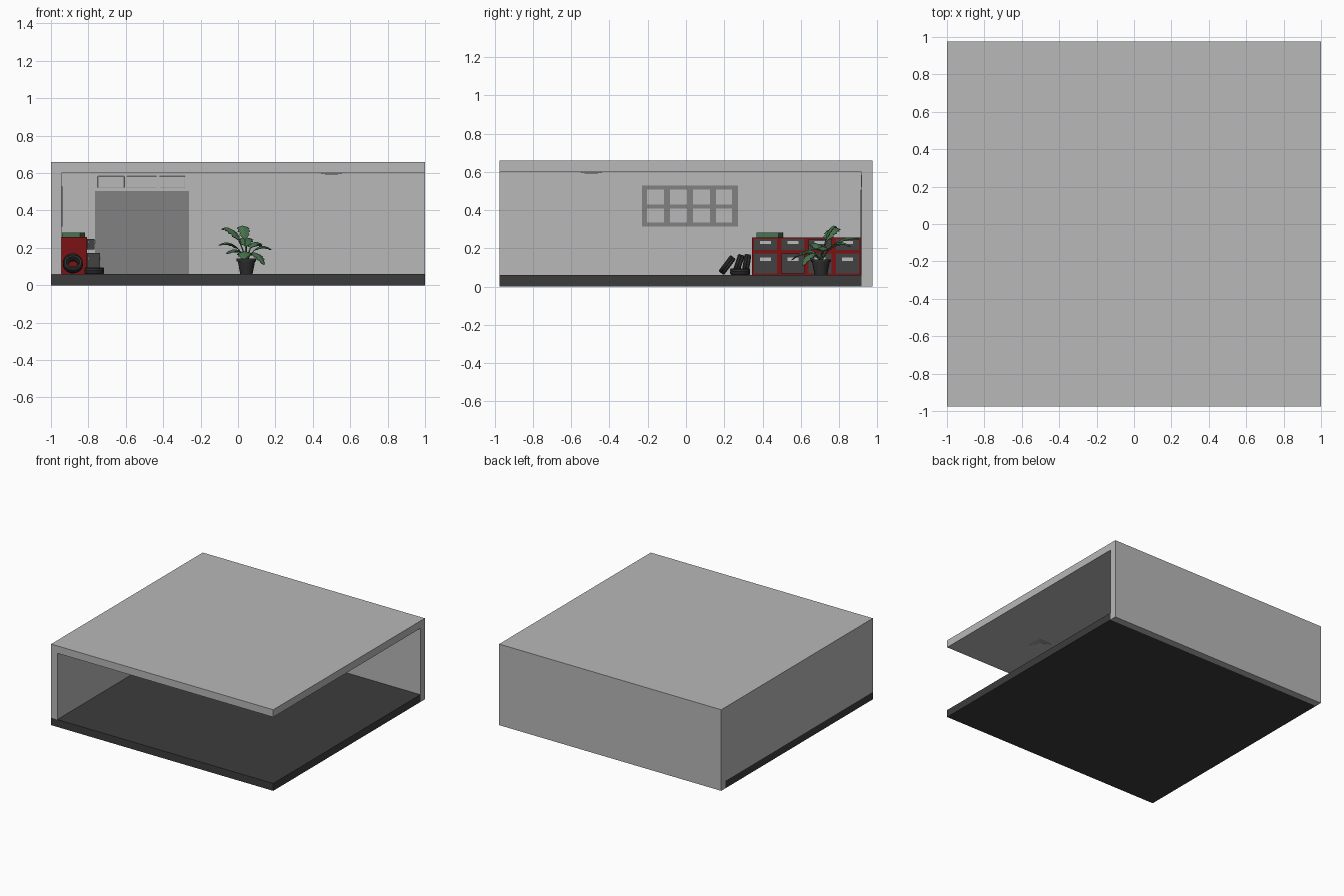
import bpy, bmesh, math
from mathutils import Vector, Matrix

if "Cube" in bpy.data.objects:
    bpy.data.objects.remove(bpy.data.objects["Cube"])


def material(name, r, g, b):
    m = bpy.data.materials.new(name)
    m.diffuse_color = (r, g, b, 1)
    m.use_nodes = True
    m.node_tree.nodes["Principled BSDF"].inputs["Base Color"].default_value = m.diffuse_color
    return m


WALL = material("light grey wall", .48, .48, .48)
FLOOR = material("charcoal floor", .045, .045, .045)
DOOR = material("mid grey", .22, .22, .22)
RED = material("cabinet red", .2, .006, .007)
DRAWER = material("drawer grey", .055, .055, .055)
HANDLE = material("pale handle", .5, .5, .5)
RUBBER = material("black rubber", .028, .028, .03)
GREEN = material("leaf green", .065, .17, .075)


def finish(name, bm, mat):
    bmesh.ops.recalc_face_normals(bm, faces=bm.faces)
    me = bpy.data.meshes.new(name)
    bm.to_mesh(me)
    bm.free()
    me.materials.append(mat)
    ob = bpy.data.objects.new(name, me)
    bpy.context.collection.objects.link(ob)
    return ob


def box(name, x0, x1, y0, y1, z0, z1, mat):
    bm = bmesh.new()
    bmesh.ops.create_cube(bm, size=1)
    for v in bm.verts:
        v.co = Vector((x0 + (v.co.x + .5) * (x1 - x0),
                       y0 + (v.co.y + .5) * (y1 - y0),
                       z0 + (v.co.z + .5) * (z1 - z0)))
    return finish(name, bm, mat)


def lathe(name, profile, n, mat, loc, rot=(0, 0, 0), closed=True):
    bm = bmesh.new()
    rings = [[bm.verts.new((r * math.cos(2 * math.pi * i / n), r * math.sin(2 * math.pi * i / n), z))
              for i in range(n)] for r, z in profile]
    k = len(rings)
    for a in range(k if closed else k - 1):
        p, q = rings[a], rings[(a + 1) % k]
        for i in range(n):
            j = (i + 1) % n
            bm.faces.new((p[i], p[j], q[j], q[i]))
    if not closed:
        bm.faces.new(rings[0])
        bm.faces.new(rings[-1])
    ob = finish(name, bm, mat)
    ob.location, ob.rotation_euler = loc, rot
    return ob


# Room shell, open at the front and the right
box("floor", -1, 1, -.975, .918, 0, .06, FLOOR)
box("back_wall", -1, 1, .918, .975, 0, .66, WALL)
box("left_wall", -1, -.945, -.975, .918, .06, .66, WALL)
box("ceiling", -.945, 1, -.975, .918, .60, .66, WALL)

# Small square fitting on the ceiling
box("ceiling_light_base", .445, .555, -.55, -.44, .595, .6, WALL)
box("ceiling_light_panel", .465, .535, -.53, -.46, .592, .596, HANDLE)

# Garage door and the three small panes above it
box("garage_door", -.765, -.262, .913, .919, .06, .505, DOOR)
for i, (a, b) in enumerate(((-.75, -.608), (-.594, -.435), (-.42, -.283))):
    pane = box(f"door_pane_{i}", a, b, .914, .919, .52, .583, WALL)
    bv = pane.modifiers.new("rounded", 'BEVEL')
    bv.width, bv.segments = .002, 2

# Window frame on the left wall: rails and mullions
WX0, WX1 = -.946, -.939
for i, (a, b) in enumerate(((.314, .335), (.408, .429), (.508, .529))):
    box(f"window_rail_{i}", WX0, WX1, -.23, .272, a, b, DOOR)
for i, (a, b) in enumerate(((-.23, -.204), (-.115, -.084), (.005, .037), (.126, .157), (.241, .272))):
    for j, (c, d) in enumerate(((.335, .408), (.429, .508))):
        box(f"window_mullion_{i}_{j}", WX0, WX1, a, b, c, d, DOOR)

# Tool cabinet with four columns of two drawers; two are pulled open
CX, PITCH, CY = -.806, .1425, .345
box("cabinet_body", -.945, CX, CY, CY + 4 * PITCH, .06, .257, RED)
for c in range(4):
    y0 = CY + c * PITCH + .011
    y1 = y0 + PITCH - .022
    ym = (y0 + y1) / 2
    for row, (z0, z1) in enumerate(((.068, .173), (.192, .248))):
        out = {(1, 0): .065, (2, 1): .035}.get((c, row), 0)
        tag = f"{c}_{row}"
        x = CX + out
        box("drawer_front_" + tag, x - .004, x + .004, y0, y1, z0, z1, DRAWER)
        if out:
            # Open drawer tray
            box("drawer_base_" + tag, CX - .002, x - .004, y0, y1, z0, z0 + .008, DRAWER)
            box("drawer_side_a_" + tag, CX - .002, x - .004, y0, y0 + .006, z0 + .008, z1, DRAWER)
            box("drawer_side_b_" + tag, CX - .002, x - .004, y1 - .006, y1, z0 + .008, z1, DRAWER)
        hz = z1 - (.038 if row == 0 else .026)
        box("drawer_handle_" + tag, x + .003, x + .009, ym - .029, ym + .029, hz, hz + .017, HANDLE)

# Green case lying askew on the cabinet
case = box("green_case", -.05, .05, -.059, .059, 0, .026, GREEN)
case.location = (-.88, .437, .257)
case.rotation_euler = (0, 0, math.radians(-13))

# Tyres: three leaning on the cabinet, one flat on the floor
TYRE = [(.026, -.011), (.033, -.011), (.036, -.018), (.047, -.018), (.0525, -.012), (.0525, -.002),
        (.0505, 0), (.0525, .002), (.0525, .012), (.047, .018), (.036, .018), (.033, .011), (.026, .011)]
for i, (x, y, z, tilt) in enumerate(((-.882, .215, .113, 37), (-.884, .274, .117, 18), (-.884, .316, .117, 9))):
    t = lathe(f"leaning_tyre_{i}", TYRE, 28, RUBBER, (x, y, z), (math.radians(90 - tilt), 0, 0))
lathe("flat_tyre", TYRE, 28, RUBBER, (-.768, .283, .078))

# Plant pot
PX, PY = .045, .705
lathe("plant_pot", [(.033, .06), (.046, .128), (.052, .128), (.052, .142), (.045, .142), (.043, .132)],
      16, RUBBER, (PX, PY, 0), closed=False)


# Leaves: serrated blades along arched stems
def leaf(bm, tip, lift, width):
    base = Vector((PX, PY, .13))
    tip = Vector(tip)
    mid = base.lerp(tip, .45)
    mid.z = max(base.z, tip.z) + lift
    side = Vector((tip.y - base.y, base.x - tip.x, 0)).normalized()
    n, rows = 16, []
    for i in range(n + 1):
        t = i / n
        p = base * (1 - t) ** 2 + mid * 2 * t * (1 - t) + tip * t * t
        if t < .32:
            w = .004
        else:
            u = (t - .32) / .68
            w = width * math.sin(math.pi * min(1, u * .93 + .07)) ** .7 * (1 if i % 2 else .68) + .001
        drop = Vector((0, 0, -.3 * w))
        rows.append([bm.verts.new(p + side * w + drop), bm.verts.new(p), bm.verts.new(p - side * w + drop)])
    for a, b in zip(rows, rows[1:]):
        for k in (0, 1):
            bm.faces.new((a[k], a[k + 1], b[k + 1], b[k]))


bm = bmesh.new()
for tip, lift, width in (
        ((-.09, .80, .30), .05, .042),
        ((-.105, .66, .215), .05, .036),
        ((-.06, .60, .17), .06, .036),
        ((.04, .905, .25), .04, .04),
        ((.12, .86, .21), .07, .036),
        ((.18, .72, .19), .06, .038),
        ((.14, .61, .11), .10, .036),
        ((.03, .55, .14), .09, .040),
        ((.02, .79, .31), .05, .036)):
    leaf(bm, tip, lift, width)
leaves = finish("plant_leaves", bm, GREEN)
th = leaves.modifiers.new("thickness", 'SOLIDIFY')
th.thickness = .003
